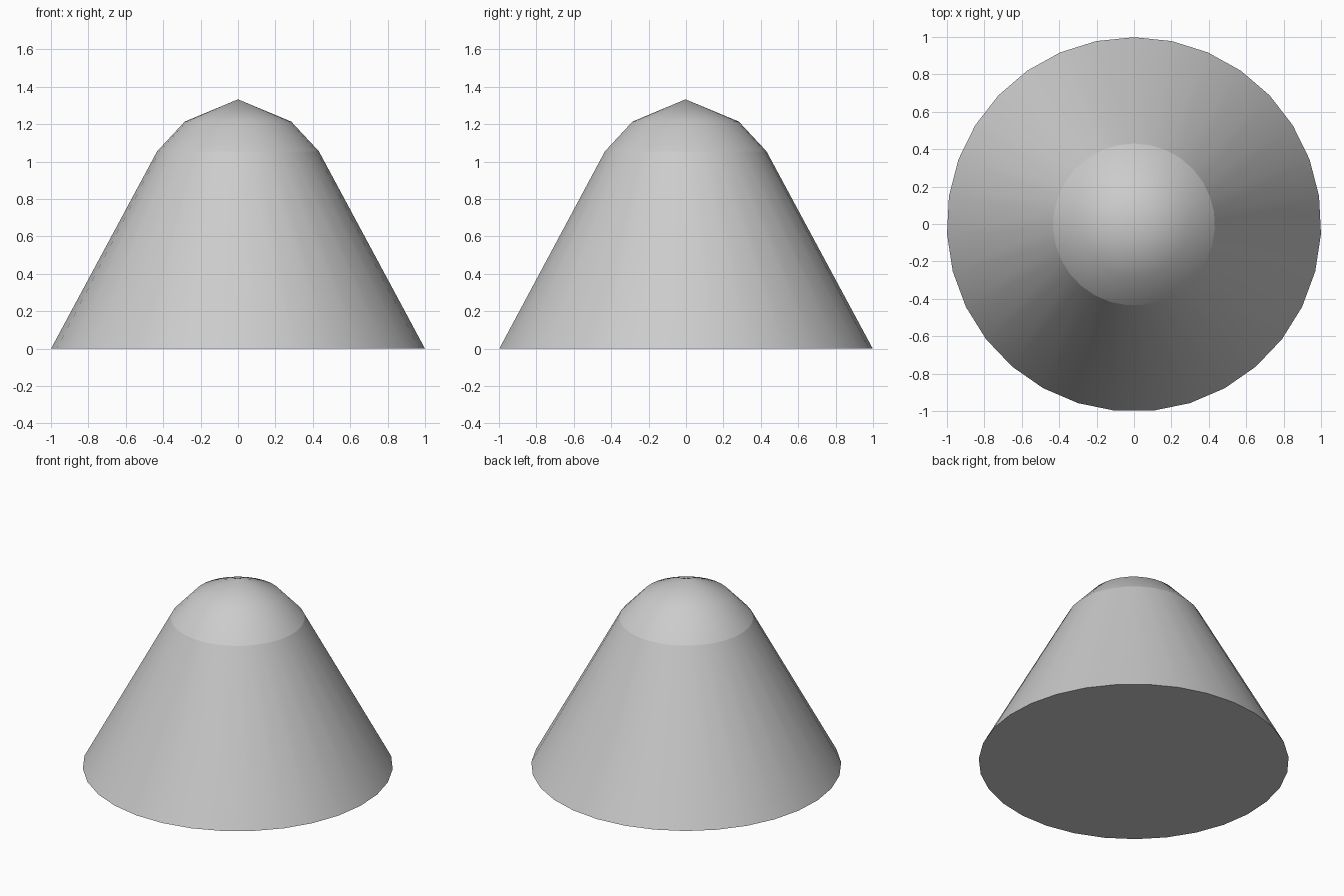
import bpy, bmesh
from math import sin, cos, tau

if "Cube" in bpy.data.objects:
    bpy.data.objects.remove(bpy.data.objects["Cube"])

SIDES = 31
SHIFT_Y = -0.0025                       # centres the odd-sided outline
PROFILE = [(1.001, 0.0), (0.433, 1.055), (0.285, 1.214)]
TIP_Z = 1.333

bm = bmesh.new()

# Rings of the cone wall and rounded nose, one vertex pointing to the back
rings = [[bm.verts.new((r * sin(tau * i / SIDES),
                        r * cos(tau * i / SIDES) + SHIFT_Y, z))
          for i in range(SIDES)] for r, z in PROFILE]
tip = bm.verts.new((0, SHIFT_Y, TIP_Z))

for i in range(SIDES):
    j = (i + 1) % SIDES
    for low, high in zip(rings, rings[1:]):
        bm.faces.new((low[i], low[j], high[j], high[i]))
    bm.faces.new((rings[-1][i], rings[-1][j], tip))

# Flat base
base = bm.faces.new(rings[0])
bmesh.ops.recalc_face_normals(bm, faces=bm.faces)

# Smooth wall and nose, with creases at the base and where the nose starts
for f in bm.faces:
    f.smooth = f is not base
for ring in rings[:2]:
    for i in range(SIDES):
        bm.edges.get((ring[i], ring[(i + 1) % SIDES])).smooth = False

mesh = bpy.data.meshes.new("blunt_cone")
bm.to_mesh(mesh)
bm.free()
bpy.context.collection.objects.link(bpy.data.objects.new("blunt_cone", mesh))
